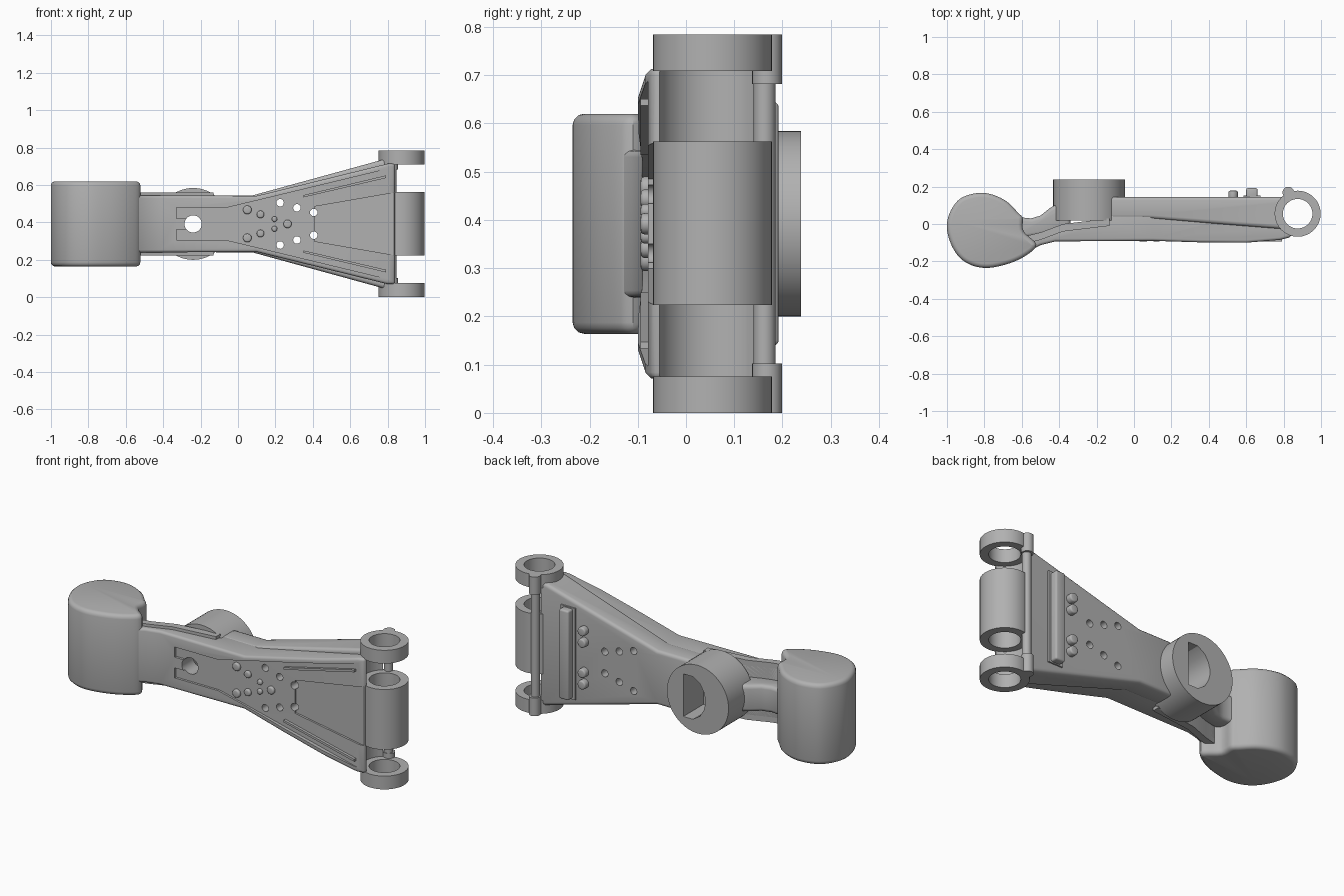
import bpy, bmesh, math
from mathutils import Vector

old = bpy.data.objects.get("Cube")
if old:
    bpy.data.objects.remove(old, do_unlink=True)

MID = 0.392  # height of the symmetry plane
GREY = (0.44, 0.44, 0.44, 1)
mat = bpy.data.materials.new("plain grey")
mat.use_nodes = True
mat.diffuse_color = GREY
bsdf = mat.node_tree.nodes["Principled BSDF"]
bsdf.inputs["Base Color"].default_value = GREY
bsdf.inputs["Roughness"].default_value = 0.6


def prism(name, pts, lo, hi, axis="z"):
    """Extrude a flat outline; z outlines are (x, y), y outlines are (x, z from MID)."""
    def place(p, h):
        return (p[0], p[1], h + MID) if axis == "z" else (p[0], h, p[1] + MID)
    bm = bmesh.new()
    low, high = [[bm.verts.new(place(p, h)) for p in pts] for h in (lo, hi)]
    bm.faces.new(low)
    bm.faces.new(high)
    for i in range(len(pts)):
        j = (i + 1) % len(pts)
        bm.faces.new((low[i], low[j], high[j], high[i]))
    bmesh.ops.recalc_face_normals(bm, faces=bm.faces)
    me = bpy.data.meshes.new(name)
    bm.to_mesh(me)
    bm.free()
    me.materials.append(mat)
    ob = bpy.data.objects.new(name, me)
    bpy.context.collection.objects.link(ob)
    return ob


def bake(ob):
    dg = bpy.context.evaluated_depsgraph_get()
    me = bpy.data.meshes.new_from_object(ob.evaluated_get(dg))
    ob.modifiers.clear()
    ob.data = me


def combine(ob, tools, operation="DIFFERENCE"):
    for tool in tools:
        m = ob.modifiers.new("cut", "BOOLEAN")
        m.operation, m.object, m.solver = operation, tool, "EXACT"
    bake(ob)


def drop(tools):
    for tool in tools:
        bpy.data.objects.remove(tool, do_unlink=True)


def round_edges(ob, width, angle=50, segments=3):
    m = ob.modifiers.new("round", "BEVEL")
    m.width, m.segments, m.angle_limit = width, segments, math.radians(angle)
    bake(ob)


def circle(x, y, r, n=48):
    return [(x + r * math.cos(i * math.tau / n), y + r * math.sin(i * math.tau / n)) for i in range(n)]


def mirrored(half):
    return half + [(x, -z) for x, z in reversed(half)]


def rect(x0, x1, h):
    return [(x0, -h), (x1, -h), (x1, h), (x0, h)]


def smooth_loop(pts, steps=5):
    out, n = [], len(pts)
    for i in range(n):
        a, b, c, d = [Vector(pts[(i + k) % n]) for k in (-1, 0, 1, 2)]
        for s in range(steps):
            t = s / steps
            out.append((b * 2 + (c - a) * t + (a * 2 - b * 5 + c * 4 - d) * t * t
                        + (b * 3 - a - c * 3 + d) * t ** 3) / 2)
    return [tuple(v) for v in out]


# Rounded end block
head = prism("end_block", smooth_loop([
    (-1, -.03), (-.985, .06), (-.93, .135), (-.84, .165), (-.76, .158), (-.68, .12), (-.62, .06),
    (-.595, .03), (-.59, -.04), (-.522, -.11), (-.58, -.17), (-.68, -.215), (-.8, -.235),
    (-.9, -.205), (-.965, -.135)]), -.228, .228)
round_edges(head, .028)

# Arm: side profile limited by its front outline
back_line = [(-.13, .03), (-.38, 0), (-.5, -.045), (-.6, -.07)]
arm = prism("arm_front", [(-.6, -.17), (-.55, -.14), (-.5, -.113), (-.42, -.093), (.1, -.09), (.35, -.098),
                          (.6, -.1), (.78, -.085), (.84, -.07), (.84, .12), (-.12, .12)] + back_line, -.5, .5)
limit = prism("limit", mirrored([(-.62, .153), (.1, .15), (.8, .322), (.86, .322)]), -.4, .4, "y")
combine(arm, [limit], "INTERSECT")
drop([limit])
round_edges(arm, .014, 55)

# Wider rear slab with a sloping front edge
slab = prism("arm_back", [(-.13, .03), (.08, .03), (.84, -.03), (.84, .145), (-.13, .145)], -.5, .5)
limit = prism("limit", mirrored([(-.2, .153), (.08, .153), (.78, .345), (.86, .345)]), -.4, .4, "y")
combine(slab, [limit], "INTERSECT")
drop([limit])
round_edges(slab, .018, 55)

# Shallow front recesses, hinge socket and drilled holes
recess = prism("recess", mirrored([(-.33, .087), (-.06, .087), (.1, .125), (.9, .318)][::-1] + [(-.33, .03), (-.27, .03)]),
               -.3, -.079, "y")
panel = prism("panel", mirrored([(.41, .093), (.9, .178)]), -.3, -.068, "y")
socket = prism("socket", circle(.875, .055, .116), -.6, .6)
drills = [prism("drill", circle(x, s * z, .02, 20), -.3, .3, "y")
          for x, z in [(.225, .113), (.315, .086), (.405, .061)] for s in (1, -1)]
bore = prism("bore", circle(-.24, 0, .046, 32), -.4, .4, "y")
combine(arm, [recess, panel, socket, bore] + drills)
combine(slab, [socket] + drills)

# Round housing with a D-shaped pocket
housing = prism("round_housing", circle(-.24, 0, .192, 64), .02, .238, "y")
pocket = prism("pocket", mirrored([(-.15, .12), (-.21, .12), (-.255, .09), (-.278, .05), (-.287, .015)]),
               .06, .4, "y")
combine(housing, [pocket, bore])

# Neck ledge and curved web between housing and end block
ledge = prism("neck_ledge", back_line + [(-.6, -.11), (-.5, -.085), (-.38, -.04), (-.13, -.01)], -.168, .168)
web = prism("neck_web", [(-.64, .05), (-.6, .035), (-.55, .03), (-.5, .045), (-.45, .085), (-.41, .108),
                         (-.34, .115), (-.34, -.02), (-.5, -.06), (-.64, -.08)], -.075, .075)
round_edges(web, .02, 60)
combine(ledge, [bore])
combine(web, [bore])
drop([recess, panel, socket, bore, pocket] + drills)

# Hinge barrels
hole = prism("hole", circle(.875, .055, .079), -.6, .6)
for name, lo, hi in [("lower_ring", -.392, -.317), ("hinge_tube", -.168, .171), ("upper_ring", .317, .392)]:
    combine(prism(name, circle(.875, .055, .123, 64), lo, hi), [hole])
drop([hole])

# Clip bar along the hinge
prism("clip_bar", circle(.825, .163, .023, 24), -.3, .3)
for side, lo, hi in [("lower", -.392, -.29), ("upper", .29, .392)]:
    prism(side + "_clip_end", circle(.825, .168, .031, 24), lo, hi)

# Cross bar on the back
bar = prism("back_bar", rect(.6, .66, .252), .13, .192, "y")
round_edges(bar, .01)
prism("back_bar_base", rect(.585, .675, .258), .13, .153, "y")

# Back pegs and front studs
def button(name, x, z, r, base, tip):
    ob = prism(name, circle(x, z, r, 24), min(base, tip), max(base, tip), "y")
    round_edges(ob, .008)


for s in (1, -1):
    for z in (.15, .085):
        button("back_peg", .53, s * z, .025, .13, .178)
    for x, z, r in [(.05, .075, .023), (.12, .051, .02), (.195, .026, .015)]:
        button("front_stud", x, s * z, r, -.06, -.094)
    # Long thin ribs beside the centre panel
    prism("front_rib", [(.35, s * .142), (.79, s * .245), (.79, s * .259), (.35, s * .154)], -.094, -.07, "y")
button("front_stud", .265, 0, .022, -.06, -.094)

# Soft shading with crisp edges
bpy.ops.object.select_all(action="DESELECT")
for ob in bpy.context.collection.objects:
    if ob.type == "MESH" and mat.name in ob.data.materials:
        ob.select_set(True)
        bpy.context.view_layer.objects.active = ob
bpy.ops.object.shade_smooth_by_angle(angle=math.radians(32))
